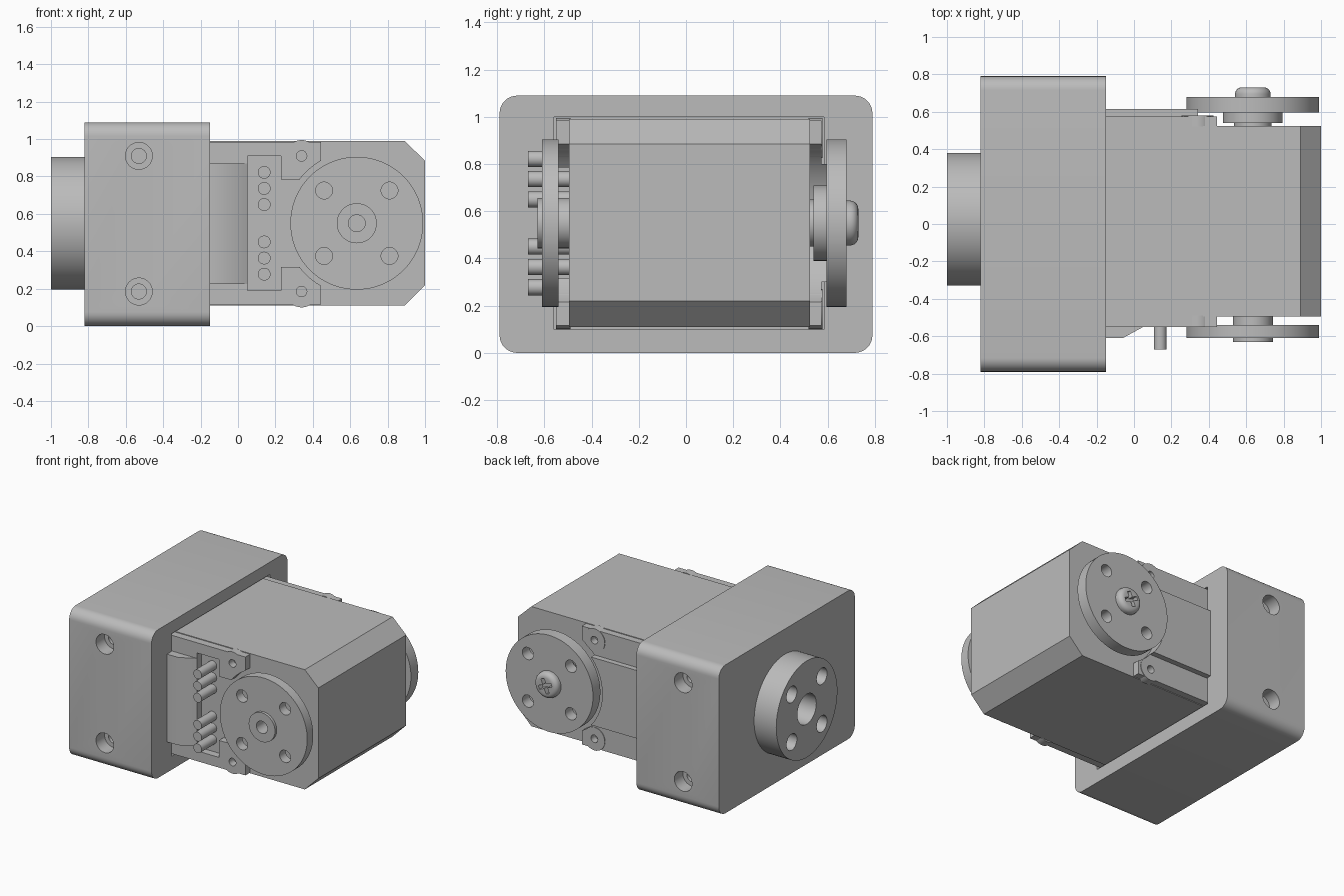
import bpy, bmesh, math
from mathutils import Vector, Matrix

if "Cube" in bpy.data.objects:
    bpy.data.objects.remove(bpy.data.objects["Cube"])

GREY = (0.5, 0.5, 0.5, 1)
mat = bpy.data.materials.new("plain grey")
mat.use_nodes = True
mat.diffuse_color = GREY
mat.node_tree.nodes["Principled BSDF"].inputs["Base Color"].default_value = GREY


def make(name, bm):
    bmesh.ops.recalc_face_normals(bm, faces=bm.faces)
    me = bpy.data.meshes.new(name)
    bm.to_mesh(me)
    bm.free()
    ob = bpy.data.objects.new(name, me)
    bpy.context.collection.objects.link(ob)
    me.materials.append(mat)
    return ob


def box(name, x, y, z):
    bm = bmesh.new()
    bmesh.ops.create_cube(bm, size=1)
    for v in bm.verts:
        v.co = Vector([(r[0] + r[1]) / 2 + c * (r[1] - r[0]) for c, r in zip(v.co, (x, y, z))])
    return make(name, bm)


def prism(name, points, axis, lo, hi):
    """Extrude an outline along axis; points fill the two other axes in order."""
    bm = bmesh.new()
    verts = []
    for p in points:
        c = list(p)
        c.insert(axis, lo)
        verts.append(bm.verts.new(c))
    face = bm.faces.new(verts)
    new = bmesh.ops.extrude_face_region(bm, geom=[face])["geom"]
    step = Vector((0, 0, 0))
    step[axis] = hi - lo
    bmesh.ops.translate(bm, vec=step, verts=[g for g in new if isinstance(g, bmesh.types.BMVert)])
    return make(name, bm)


def cyl(name, axis, a, b, r, lo, hi, sides=64):
    """Cylinder along axis from lo to hi, centred at (a, b) on the other axes."""
    ring = [2 * math.pi * i / sides for i in range(sides)]
    return prism(name, [(a + r * math.cos(t), b + r * math.sin(t)) for t in ring], axis, lo, hi)


def select(ob):
    bpy.ops.object.select_all(action="DESELECT")
    ob.select_set(True)
    bpy.context.view_layer.objects.active = ob


def cut(ob, *cutters):
    for c in cutters:
        m = ob.modifiers.new("cut", "BOOLEAN")
        m.operation, m.solver, m.object = "DIFFERENCE", "EXACT", c
        select(ob)
        bpy.ops.object.modifier_apply(modifier=m.name)
        bpy.data.objects.remove(c)


def bevel(ob, width, segments, rule):
    bm = bmesh.new()
    bm.from_mesh(ob.data)
    edges = [e for e in bm.edges if rule(e.verts[0].co, e.verts[1].co)]
    bmesh.ops.bevel(bm, geom=edges, offset=width, segments=segments, profile=0.5, affect="EDGES")
    bm.to_mesh(ob.data)
    bm.free()


def bolt_holes(axis, a, b, r, lo, hi):
    return [cyl("cutter", axis, a + i * 0.175, b + j * 0.175, r, lo, hi, 32)
            for i in (-1, 1) for j in (-1, 1)]


CX, CZ = 0.635, 0.55      # output shaft axis
SCREW_Z = (0.185, 0.91)

# Bracket block with rounded long edges, motor pocket and counterbored holes
bracket = box("bracket", (-0.82, -0.15), (-0.79, 0.79), (0, 1.09))
bevel(bracket, 0.075, 8, lambda a, b: abs(a.x - b.x) > 0.1)
cut(bracket, box("cutter", (-0.5, 0), (-0.56, 0.585), (0.1, 1.0)))
for z in SCREW_Z:
    for s in (-1, 1):
        for r, depth in ((0.072, 0.1), (0.04, 0.2)):
            y = sorted((s * 0.9, s * (0.79 - depth)))
            cut(bracket, cyl("cutter", 1, -0.53, z, r, *y, 32))

# Mounting hub on the end of the bracket
hub = cyl("end_hub", 0, 0.025, CZ, 0.355, -1, -0.82, 96)
cut(hub, cyl("cutter", 0, 0.025, CZ, 0.11, -1.1, -0.84, 48),
    *bolt_holes(0, 0.025, CZ, 0.06, -1.1, -0.84))

# Motor core with chamfered end
prism("motor_core", [(-0.49, 0.11), (0.89, 0.11), (1, 0.22), (1, 0.885), (0.89, 0.99), (-0.49, 0.99)],
      1, -0.495, 0.525)

# Side covers: notched round the discs, with screw lobes
for name, s, inner, outer in (("front_cover", -1, 0.49, 0.55), ("back_cover", 1, 0.52, 0.575)):
    lo, hi = sorted((s * inner, s * outer))
    cover = box(name, (-0.49, 0.445), (lo, hi), (0.115, 0.985))
    cut(cover, cyl("cutter", 1, CX, CZ, 0.385, -1, 1, 96))
    if s < 0:
        cut(cover, box("cutter", (0.22, 0.5), (-1, 1), (0.315, 0.785)),
            box("cutter", (0.05, 0.23), (-1, 1), (0.19, 0.91)))
    for z in SCREW_Z:
        hole = lambda: cyl("cutter", 1, 0.34, z, 0.028, -1, 1, 24)
        cut(cover, hole())
        lobe = cyl(name + "_screw_lobe", 1, 0.34, z, 0.085, lo, hi + 0.004 * (s > 0), 32)
        cut(lobe, hole(), cyl("cutter", 1, CX, CZ, 0.385, -1, 1, 96))

# Raised panels beside the bracket
prism("front_panel", [(-0.155, -0.52), (-0.155, -0.61), (-0.06, -0.61), (0.05, -0.55), (0.05, -0.52)],
      2, 0.225, 0.87)
back_panel = box("back_panel", (-0.155, 0.36), (0.53, 0.615), (0.3, 0.8))
cut(back_panel, cyl("cutter", 1, CX, CZ, 0.385, 0, 1, 96))

# Connector pins in two groups of three
for s in (-1, 1):
    for i in range(3):
        cyl("connector_pin", 1, 0.14, CZ + s * (0.1 + i * 0.086), 0.034, -0.67, -0.49, 24)

# Front disc, hub boss and bore
front_disc = cyl("front_disc", 1, CX, CZ, 0.355, -0.61, -0.54, 96)
front_boss = cyl("front_boss", 1, CX, CZ, 0.107, -0.63, -0.49, 48)
cut(front_disc, cyl("cutter", 1, CX, CZ, 0.1, -1, 0, 48), *bolt_holes(1, CX, CZ, 0.045, -1, 0))
cut(front_boss, cyl("cutter", 1, CX, CZ, 0.045, -1, -0.52, 32))

# Back disc, shaft collar and domed cross-head screw
back_disc = cyl("back_disc", 1, CX, CZ, 0.355, 0.595, 0.68, 96)
cut(back_disc, *bolt_holes(1, CX, CZ, 0.045, 0, 1))
cyl("back_collar", 1, CX, CZ, 0.16, 0.54, 0.6, 48)
cyl("back_shaft", 1, CX, CZ, 0.1, 0.52, 0.545, 48)
head = cyl("screw_head", 1, CX, CZ, 0.095, 0.67, 0.73, 48)
bevel(head, 0.035, 6, lambda a, b: a.y > 0.72 and b.y > 0.72)
for w, h in ((0.014, 0.055), (0.055, 0.014)):
    slot = box("cutter", (-w, w), (0.69, 0.8), (-h, h))
    slot.data.transform(Matrix.Translation((CX, 0, CZ)) @ Matrix.Rotation(0.4, 4, "Y"))
    cut(head, slot)

# Smooth the round surfaces, keep the edges sharp
for ob in bpy.context.collection.objects:
    if ob.type == "MESH" and mat.name in ob.data.materials:
        select(ob)
        bpy.ops.object.shade_smooth_by_angle(angle=math.radians(30))
